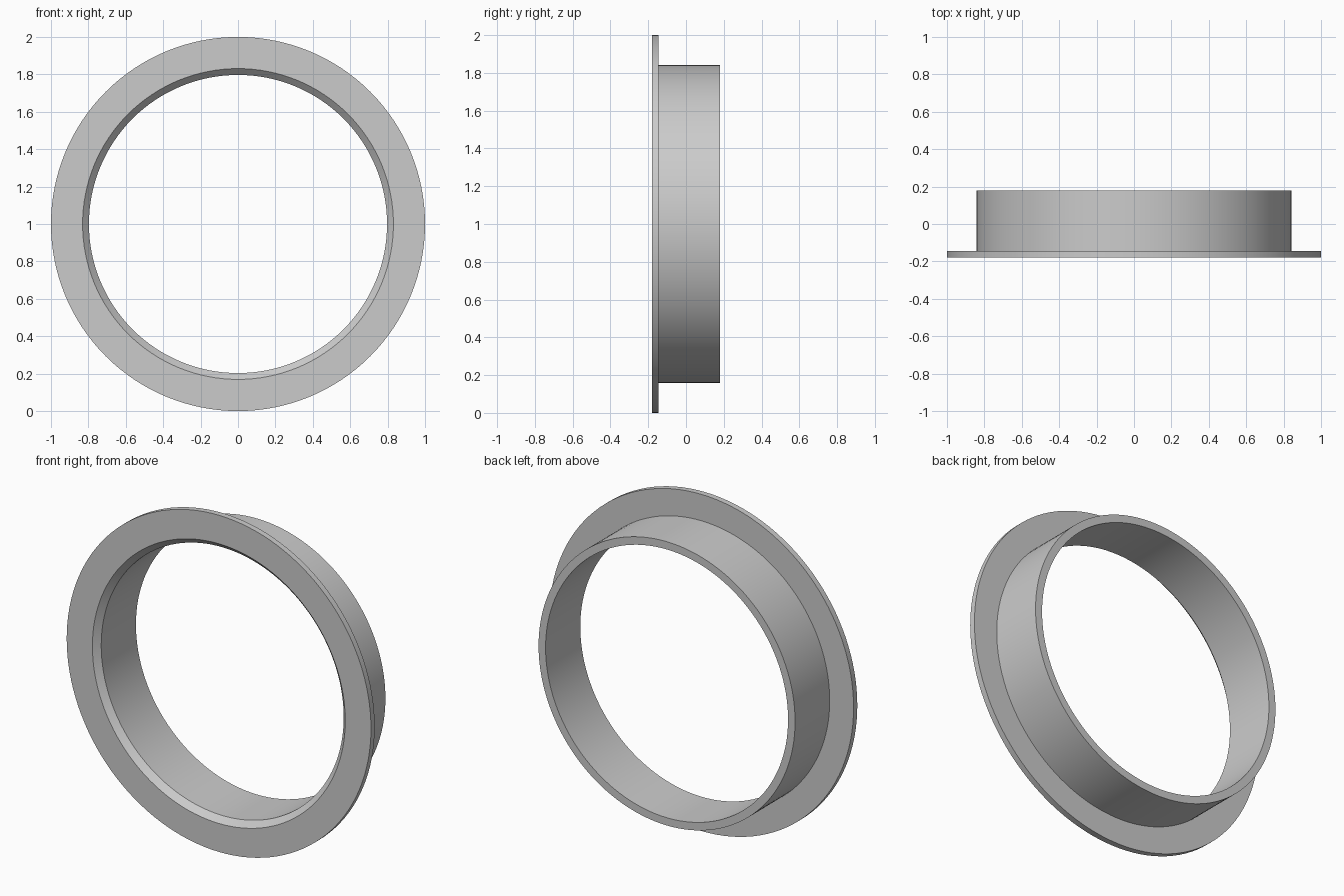
import bpy, bmesh, math
from mathutils import Vector

cube = bpy.data.objects.get("Cube")
if cube:
    bpy.data.objects.remove(cube, do_unlink=True)

SEGMENTS = 128
CENTRE = Vector((0, 0, 1))

# Plain grey metal
grey = bpy.data.materials.new("grey metal")
grey.use_nodes = True
colour = (0.6, 0.6, 0.6, 1)
grey.diffuse_color = colour
grey.node_tree.nodes["Principled BSDF"].inputs["Base Color"].default_value = colour


def revolve(name, profile):
    """Spin a closed (radius, y) profile around the front-to-back axis."""
    bm = bmesh.new()
    verts = [bm.verts.new(CENTRE + Vector((r, y, 0))) for r, y in profile]
    edges = [bm.edges.new((v, verts[(i + 1) % len(verts)])) for i, v in enumerate(verts)]
    bmesh.ops.spin(bm, geom=verts + edges, cent=CENTRE, axis=(0, 1, 0),
                   angle=math.tau, steps=SEGMENTS, use_merge=True)
    bmesh.ops.remove_doubles(bm, verts=bm.verts, dist=1e-5)
    bmesh.ops.recalc_face_normals(bm, faces=bm.faces)
    mesh = bpy.data.meshes.new(name)
    bm.to_mesh(mesh)
    bm.free()
    mesh.materials.append(grey)
    obj = bpy.data.objects.new(name, mesh)
    bpy.context.collection.objects.link(obj)
    bpy.ops.object.select_all(action="DESELECT")
    obj.select_set(True)
    bpy.context.view_layer.objects.active = obj
    bpy.ops.object.shade_smooth_by_angle(angle=math.radians(30))
    return obj


# One-piece collar: chamfered bore, front flange and rear sleeve
front, flange_back, back = -0.18, -0.145, 0.18
bore, sleeve, rim = 0.797, 0.843, 1.0
chamfer = 0.034
revolve("flanged_collar", [
    (bore + chamfer, front), (rim, front), (rim, flange_back),
    (sleeve, flange_back), (sleeve, back), (bore, back),
    (bore, front + chamfer),
])
